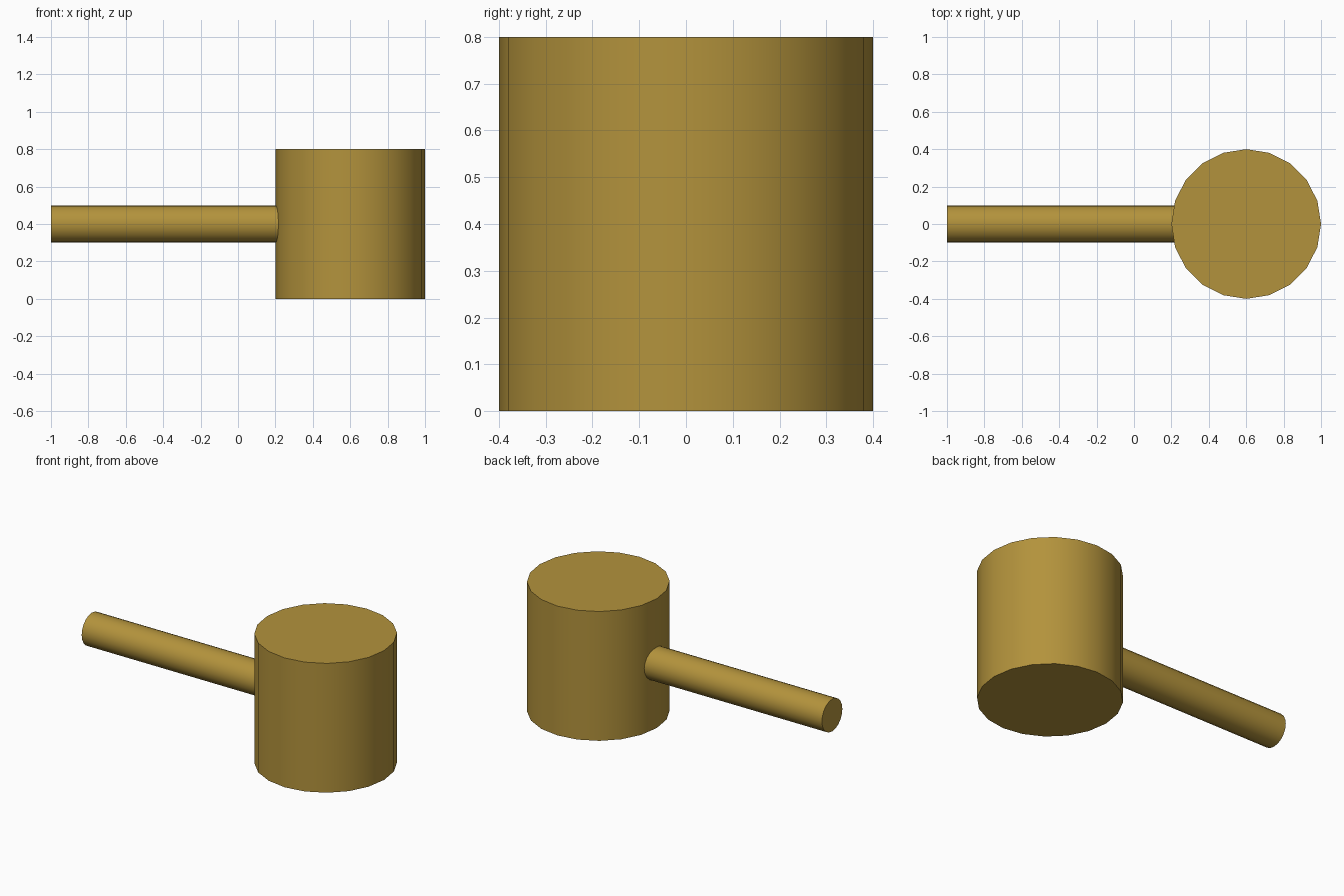
import bpy
import math

cube = bpy.data.objects.get("Cube")
if cube:
    bpy.data.objects.remove(cube, do_unlink=True)

# Single golden brown colour
gold = bpy.data.materials.new("golden_brown")
gold.use_nodes = True
colour = (0.45, 0.29, 0.045, 1.0)
gold.diffuse_color = colour
gold.node_tree.nodes["Principled BSDF"].inputs["Base Color"].default_value = colour


def cylinder(name, radius, length, centre, rotation=(0, 0, 0)):
    """Capped 20-sided cylinder with smooth sides and crisp rims."""
    bpy.ops.mesh.primitive_cylinder_add(
        vertices=20, radius=radius, depth=length, location=centre, rotation=rotation)
    part = bpy.context.object
    part.name = name
    part.data.materials.append(gold)
    bpy.ops.object.shade_smooth_by_angle(angle=math.radians(30))
    return part


# Upright drum-shaped head
cylinder("mallet_head", 0.4, 0.8, (0.6, 0, 0.4))

# Horizontal handle, its inner end sunk into the head
inner, outer = 0.3, -1.0
cylinder("handle", 0.1, inner - outer, ((inner + outer) / 2, 0, 0.4),
         (0, math.pi / 2, 0))
